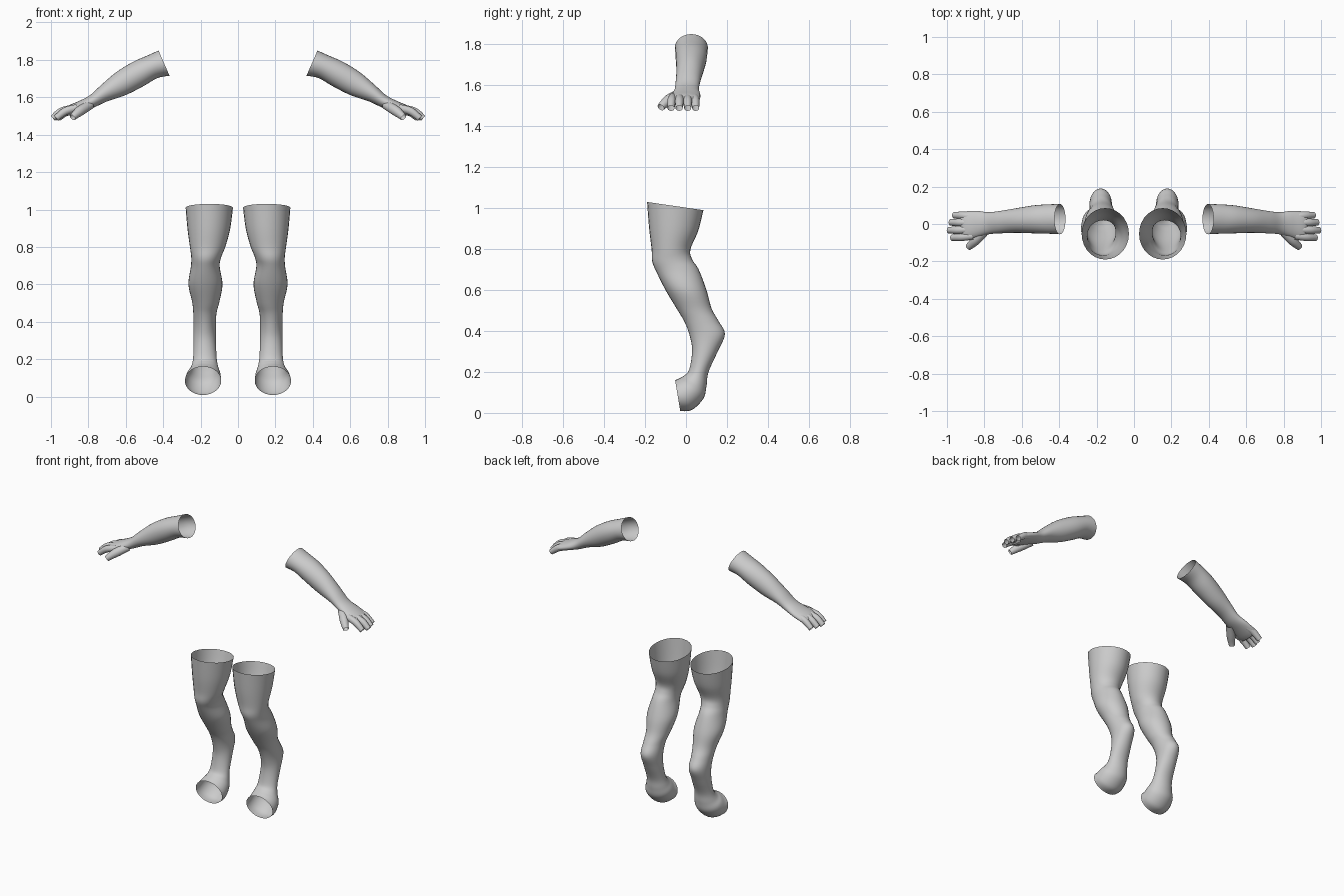
import bpy, bmesh, math
from mathutils import Vector

cube = bpy.data.objects.get("Cube")
if cube:
    bpy.data.objects.remove(cube)

grey = bpy.data.materials.new("plain grey")
grey.use_nodes = True
grey.diffuse_color = (0.6, 0.6, 0.6, 1)
grey.node_tree.nodes["Principled BSDF"].inputs["Base Color"].default_value = (0.6, 0.6, 0.6, 1)


def spline(keys, steps):
    """Catmull-Rom interpolation of section tuples."""
    out = []
    for i in range(len(keys) - 1):
        quad = [keys[max(i - 1, 0)], keys[i], keys[i + 1], keys[min(i + 2, len(keys) - 1)]]
        for s in range(steps):
            t = s / steps
            out.append([b + 0.5 * t * (c - a + t * (2*a - 5*b + 4*c - d + t * (3*(b - c) + d - a)))
                        for a, b, c, d in zip(*quad)])
    return out + [list(keys[-1])]


def loft(bm, rings, cap=False):
    """Skin a list of rings given as (centre, axis, axis)."""
    n, prev = 28, None
    for c, u, v in rings:
        row = []
        for k in range(n):
            a = math.tau * k / n
            row.append(bm.verts.new(c + u * math.cos(a) + v * math.sin(a)))
        if prev:
            for k in range(n):
                j = (k + 1) % n
                bm.faces.new((prev[k], prev[j], row[j], row[k]))
        prev = row
    if cap:
        mid = bm.verts.new(sum((w.co for w in prev), Vector()) / n)
        for k in range(n):
            bm.faces.new((prev[k], prev[(k + 1) % n], mid))


def finish(bm, name):
    """Make a smooth mirrored pair from the left-hand mesh."""
    bmesh.ops.recalc_face_normals(bm, faces=bm.faces)
    mesh = bpy.data.meshes.new(name)
    bm.to_mesh(mesh)
    bm.free()
    mesh.materials.append(grey)
    mesh.shade_smooth()
    obj = bpy.data.objects.new(name, mesh)
    bpy.context.collection.objects.link(obj)
    obj.modifiers.new("mirror", "MIRROR").use_clip = False
    return obj


# Legs: front y, front z, back y, back z, inner x, outer x
leg = [
    (-.19, 1.03, .085, .99, .027, .28),
    (-.18, .90, .06, .89, .042, .27),
    (-.168, .80, .022, .80, .068, .257),
    (-.165, .74, .03, .75, .09, .25),
    (-.145, .69, .062, .70, .098, .252),
    (-.10, .60, .10, .60, .083, .265),
    (-.04, .50, .125, .51, .10, .245),
    (-.005, .44, .158, .45, .115, .239),
    (.02, .37, .19, .385, .118, .238),
    (.03, .30, .155, .30, .118, .238),
    (.015, .21, .11, .20, .114, .24),
    (-.01, .182, .1, .13, .105, .252),
    (-.03, .17, .085, .07, .094, .273),
    (-.045, .163, .03, .015, .09, .282),
    (-.053, .16, -.028, .008, .09, .284),
]
rings = []
for fy, fz, by, bz, x0, x1 in spline(leg, 5):
    front, back = Vector(((x0 + x1) / 2, fy, fz)), Vector(((x0 + x1) / 2, by, bz))
    rings.append(((front + back) / 2, (front - back) / 2, Vector(((x1 - x0) / 2, 0, 0))))
bm = bmesh.new()
loft(bm, rings)
finish(bm, "legs")

# Arms: top x, top z, bottom x, bottom z, front y, back y
arm = [
    (.425, 1.85, .366, 1.715, -.055, .107),
    (.48, 1.825, .43, 1.703, -.052, .105),
    (.56, 1.79, .505, 1.66, -.05, .10),
    (.65, 1.735, .60, 1.612, -.047, .085),
    (.73, 1.667, .70, 1.578, -.05, .07),
    (.79, 1.612, .765, 1.548, -.055, .063),
    (.85, 1.58, .825, 1.528, -.07, .07),
    (.905, 1.557, .885, 1.507, -.085, .068),
    (.93, 1.54, .915, 1.50, -.08, .06),
]
rings = []
for tx, tz, bx, bz, y0, y1 in spline(arm, 5):
    top, low = Vector((tx, (y0 + y1) / 2, tz)), Vector((bx, (y0 + y1) / 2, bz))
    rings.append(((top + low) / 2, (top - low) / 2, Vector((0, (y1 - y0) / 2, 0))))
bm = bmesh.new()
loft(bm, rings, cap=True)
finish(bm, "arms")


def digit(bm, path):
    """Open stub along x, y, z, radius points."""
    pts = spline(path, 4)
    rings = []
    for i, p in enumerate(pts):
        a, b = pts[max(i - 1, 0)], pts[min(i + 1, len(pts) - 1)]
        d = (Vector(b[:3]) - Vector(a[:3])).normalized()
        side = d.cross(Vector((0, 0, 1))).normalized()
        rings.append((Vector(p[:3]), side * p[3], side.cross(d) * p[3]))
    loft(bm, rings)


# Fingers and thumb, cut short with open ends
bm = bmesh.new()
for y, tip in ((.045, .962), (.008, .98), (-.032, .99), (-.07, .972)):
    digit(bm, [(.86, y * .9, 1.543, .02), (tip - .05, y, 1.526, .021), (tip, y * 1.05, 1.488, .017)])
digit(bm, [(.79, -.03, 1.56, .024), (.84, -.08, 1.53, .027), (.868, -.108, 1.508, .022), (.885, -.123, 1.492, .018)])
finish(bm, "fingers")
